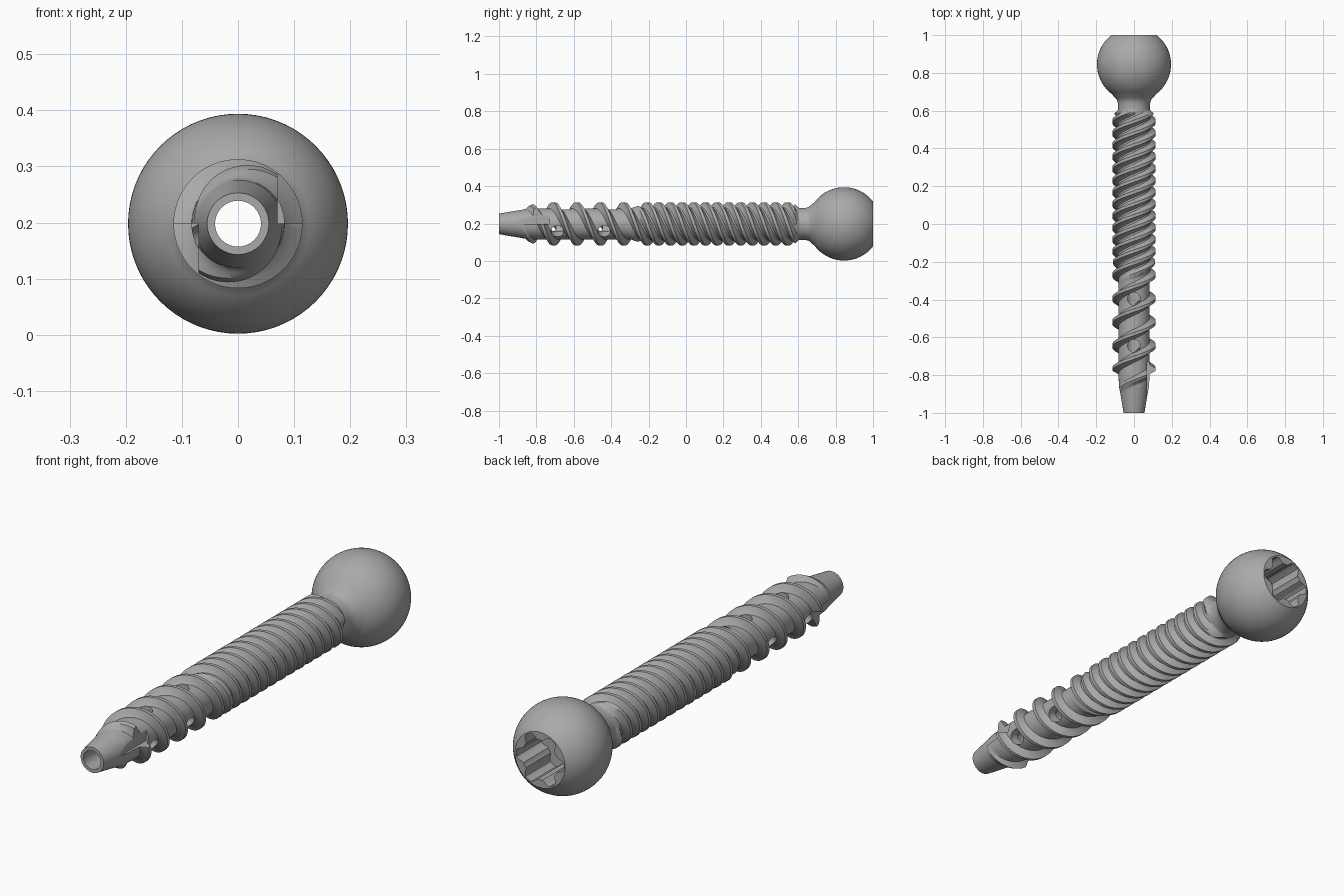
import bpy, bmesh, math
from mathutils import Matrix, Vector

AXIS_Z = 0.198
SEG = 72
LEAD, PITCH, PHASE = 0.25, 0.0625, -0.395
Y0, Y1 = -1.0, 0.62

cube = bpy.data.objects.get("Cube")
if cube:
    bpy.data.objects.remove(cube, do_unlink=True)

metal = bpy.data.materials.new("grey metal")
metal.use_nodes = True
GREY = (0.4, 0.4, 0.4, 1)
metal.diffuse_color = GREY
metal.node_tree.nodes["Principled BSDF"].inputs["Base Color"].default_value = GREY


def step(a, b, t):
    t = min(max((t - a) / (b - a), 0), 1)
    return t * t * (3 - 2 * t)


def ring_point(r, a, y):
    return (r * math.cos(a), y, AXIS_Z + r * math.sin(a))


def finish(bm, name):
    bmesh.ops.remove_doubles(bm, verts=bm.verts, dist=1e-5)
    open_edges = [e for e in bm.edges if e.is_boundary]
    if open_edges:
        bmesh.ops.holes_fill(bm, edges=open_edges, sides=0)
    bmesh.ops.recalc_face_normals(bm, faces=bm.faces)
    mesh = bpy.data.meshes.new(name)
    bm.to_mesh(mesh)
    bm.free()
    mesh.materials.append(metal)
    ob = bpy.data.objects.new(name, mesh)
    bpy.context.collection.objects.link(ob)
    return ob


def skin(name, columns):
    """Join neighbouring columns of points into a surface and cap the ends."""
    bm = bmesh.new()
    cols = [[bm.verts.new(p) for p in c] for c in columns]
    for a, b in zip(cols, cols[1:]):
        for i in range(len(a) - 1):
            bm.faces.new((a[i], a[i + 1], b[i + 1], b[i]))
    return finish(bm, name)


def lathe(name, profile, shape=lambda a: 1.0, seg=SEG):
    turns = [2 * math.pi * i / seg for i in range(seg + 1)]
    return skin(name, [[ring_point(r * shape(a), a, y) for y, r in profile] for a in turns])


def cylinder(name, radius, start, end):
    start, end = Vector(start), Vector(end)
    d = end - start
    m = Matrix.Translation((start + end) / 2) @ d.to_track_quat('Z', 'Y').to_matrix().to_4x4()
    bm = bmesh.new()
    bmesh.ops.create_cone(bm, cap_ends=True, segments=32, radius1=radius, radius2=radius,
                          depth=d.length, matrix=m)
    return finish(bm, name)


def box(name, lo, hi):
    lo, hi = Vector(lo), Vector(hi)
    bm = bmesh.new()
    bmesh.ops.create_cube(bm, size=1, matrix=Matrix.Translation((lo + hi) / 2)
                          @ Matrix.Diagonal((*(hi - lo), 1)))
    return finish(bm, name)


def cut(ob, cutters):
    bpy.context.view_layer.objects.active = ob
    for c in cutters:
        c.hide_render = True
        mod = ob.modifiers.new("cut", 'BOOLEAN')
        mod.operation, mod.solver, mod.object = 'DIFFERENCE', 'EXACT', c
        bpy.ops.object.modifier_apply(modifier=mod.name)
        bpy.data.objects.remove(c, do_unlink=True)


# Core radius of the shaft, with its tapered tip
def core(y):
    if y < -0.87:
        return 0.055 + (y + 1) / 0.13 * 0.022
    return 0.077 + 0.006 * step(-0.9, -0.78, y) + 0.006 * step(-0.3, -0.15, y) - 0.004 * step(0.57, 0.6, y)


# Two thread starts run the full length, two more join for the rear section
def thread_radius(y, k, d):
    fade = step(-0.89, -0.78, y) * (1 - step(0.575, 0.605, y))
    if k % 2:
        fade *= step(-0.32, -0.17, y)
    rise = min(max((0.026 - abs(d)) / 0.018, 0), 1) ** 1.3
    return core(y) + (0.115 - core(y)) * rise * fade


OFFSETS = (-0.031, -0.026, -0.020, -0.014, -0.008, 0, 0.008, 0.014, 0.020, 0.026)
columns = []
for i in range(SEG + 1):
    a = 2 * math.pi * i / SEG
    col = []
    for k in range(-14, 24):
        for d in OFFSETS:
            y = PHASE + k * PITCH + d - LEAD * a / (2 * math.pi)
            y = min(max(y, Y0), Y1)
            col.append(ring_point(thread_radius(y, k, d), a, y))
    columns.append(col)
shaft = skin("threaded_shaft", columns)

# Ball head with filleted neck and flat rear face
BALL_Y, BALL_R = 0.845, 0.196
profile = [(0.62, 0.085), (0.64, 0.086), (0.655, 0.09), (0.667, 0.098), (0.676, 0.108)]
first = math.asin(0.116 / BALL_R)
last = math.pi - math.acos((1 - BALL_Y) / BALL_R)
for i in range(25):
    t = first + (last - first) * i / 24
    profile.append((BALL_Y - BALL_R * math.cos(t), BALL_R * math.sin(t)))
head = lathe("ball_head", profile)


# Six-lobed drive socket
def lobes(a):
    return 1 + 0.14 * min(max(1.7 * math.cos(6 * a), -1), 1)


socket = lathe("socket_cutter", [(0.83, 0.1), (1.05, 0.1)], lobes, 96)
C = AXIS_Z
cut(head, [socket, cylinder("bore_cutter", 0.041, (0, 0.5, C), (0, 1.1, C))])

# Shaft bore, side ports in the thread valleys, and two cutting flutes at the tip
cutters = [cylinder("bore_cutter", 0.041, (0, -1.1, C), (0, 0.7, C))]
for angle, y in ((90, -0.395), (-30, -0.438), (210, -0.479)):
    a = math.radians(angle)
    for shift in (0, -LEAD):
        cutters.append(cylinder("port_cutter", 0.034, (0, y + shift, C), ring_point(0.2, a, y + shift)))
cutters.append(box("flute_cutter", (0.07, -0.95, C), (0.2, -0.73, C + 0.2)))
cutters.append(box("flute_cutter", (-0.2, -0.95, C - 0.2), (-0.07, -0.73, C)))
cut(shaft, cutters)

# Smooth shading with crisp thread edges
for ob in (shaft, head):
    bpy.ops.object.select_all(action='DESELECT')
    ob.select_set(True)
    bpy.context.view_layer.objects.active = ob
    bpy.ops.object.shade_smooth_by_angle(angle=math.radians(32))
